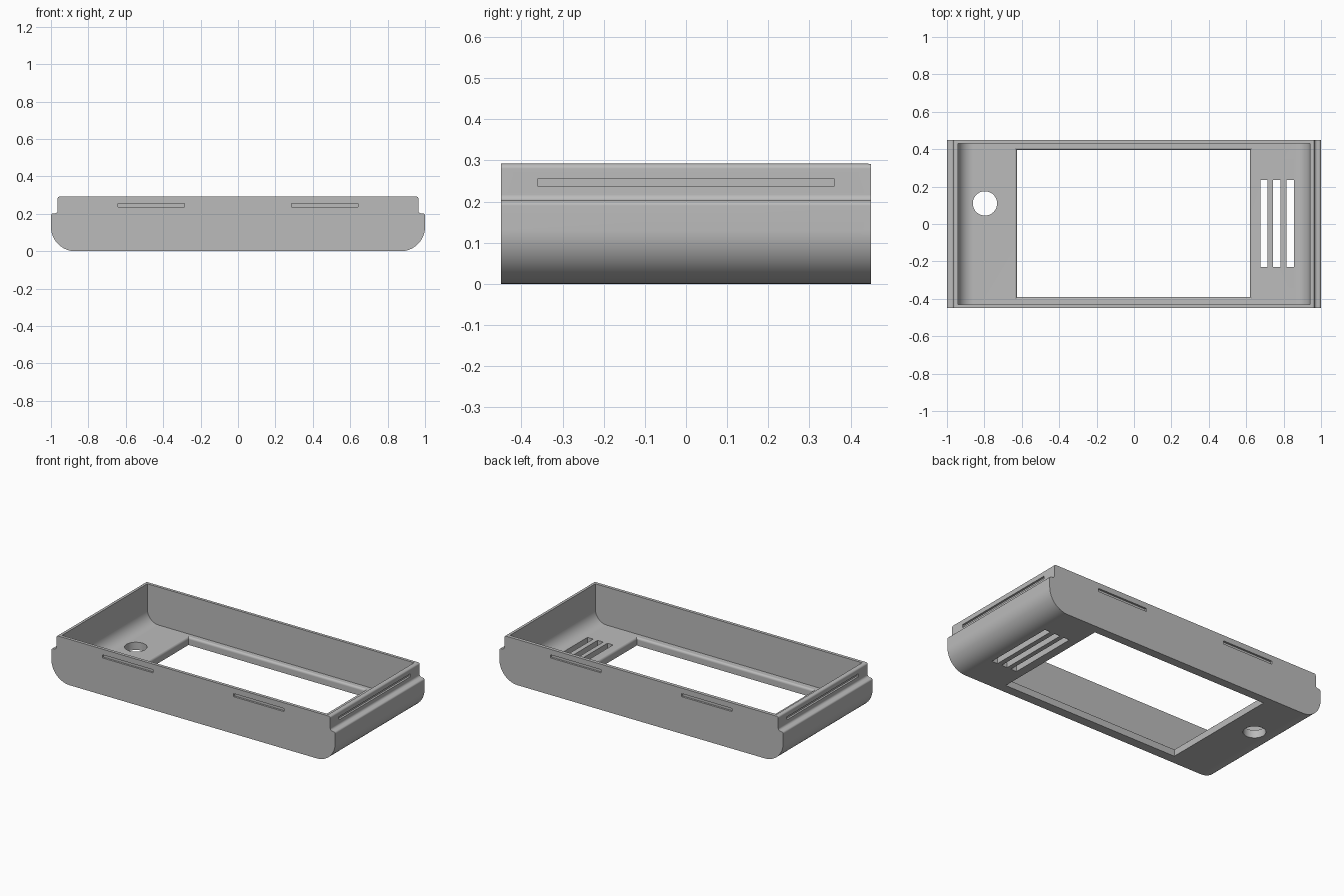
import bpy, bmesh
from math import cos, sin, pi

cube = bpy.data.objects.get("Cube")
if cube:
    bpy.data.objects.remove(cube, do_unlink=True)

grey = bpy.data.materials.new("plain grey")
grey.use_nodes = True
tone = (0.5, 0.5, 0.5, 1)
grey.diffuse_color = tone
grey.node_tree.nodes["Principled BSDF"].inputs["Base Color"].default_value = tone


def make(name, bm):
    bmesh.ops.recalc_face_normals(bm, faces=bm.faces[:])
    mesh = bpy.data.meshes.new(name)
    bm.to_mesh(mesh)
    bm.free()
    mesh.materials.append(grey)
    obj = bpy.data.objects.new(name, mesh)
    bpy.context.collection.objects.link(obj)
    return obj


def loft(rings):
    """Closed solid through rings that share a vertex count."""
    bm = bmesh.new()
    loops = [[bm.verts.new(p) for p in ring] for ring in rings]
    n = len(loops[0])
    for a, b in zip(loops, loops[1:]):
        for i in range(n):
            j = (i + 1) % n
            bm.faces.new((a[i], a[j], b[j], b[i]))
    bm.faces.new(loops[0])
    bm.faces.new(loops[-1])
    return bm


def rect(x0, x1, y0, y1, z):
    return [(x0, y0, z), (x1, y0, z), (x1, y1, z), (x0, y1, z)]


def box(x0, x1, y0, y1, z0, z1):
    return loft([rect(x0, x1, y0, y1, z0), rect(x0, x1, y0, y1, z1)])


def arc(cx, cz, r, a0, a1, steps):
    angles = [a0 + (a1 - a0) * i / steps for i in range(steps + 1)]
    return [(cx + r * cos(a), cz + r * sin(a)) for a in angles]


def extrude_y(half, depth):
    """Mirror a right-hand (x, z) profile and extrude it along y."""
    outline = half + [(-x, z) for x, z in reversed(half)]
    return loft([[(x, y, z) for x, z in outline] for y in (-depth, depth)])


def bevel_edges(bm, test, size, segments):
    edges = [e for e in bm.edges if test(e.verts[0].co, e.verts[1].co)]
    bmesh.ops.bevel(bm, geom=edges, offset=size, segments=segments,
                    profile=0.5, affect='EDGES', clamp_overlap=False)


# Outer shell: rounded belly, narrow ledge and upright rim
profile = (arc(0.87, 0.13, 0.13, -pi / 2, 0, 14)
           + arc(0.988, 0.19, 0.012, 0, pi / 2, 3)
           + arc(0.98, 0.217, 0.015, -pi / 2, -pi, 4)
           + arc(0.953, 0.28, 0.012, 0, pi / 2, 4))
bm = extrude_y(profile, 0.45)
bevel_edges(bm, lambda a, b: abs(a.y - b.y) < 1e-4 and max(a.z, b.z) < 0.131, 0.025, 5)
bevel_edges(bm, lambda a, b: abs(a.y - b.y) < 1e-4 and abs(a.y) > 0.449
            and min(a.z, b.z) > 0.2915, 0.012, 4)
case = make("case_shell", bm)

# Cavity with rounded floor corners
cutters = [make("cavity_cutter", extrude_y(
    arc(0.86, 0.13, 0.08, -pi / 2, 0, 12) + [(0.94, 0.4)], 0.43))]

# Screen window with a rounded inner lip
rings = [rect(-0.625, 0.62, -0.39, 0.395, -0.1)]
for i in range(6):
    t = i / 5 * pi / 2
    g = 0.016 * (1 - cos(t))
    rings.append(rect(-0.625 - g, 0.62 + g, -0.39 - g, 0.395 + g, 0.035 + 0.016 * sin(t)))
cutters.append(make("window_cutter", loft(rings)))

# Round button hole
cutters.append(make("button_cutter", loft(
    [[(-0.797 + x, 0.11 + y, z) for x, y in arc(0, 0, 0.065, 0, 2 * pi, 40)[:-1]]
     for z in (-0.1, 0.15)])))

# Three speaker slots
for x in (0.695, 0.764, 0.835):
    cutters.append(make("speaker_cutter", box(x - 0.02, x + 0.02, -0.23, 0.235, -0.1, 0.1)))

# Shallow snap grooves outside the rim
for s in (-1, 1):
    for x in (-0.463, 0.463):
        y0, y1 = sorted((s * 0.438, s * 0.5))
        cutters.append(make("long_groove_cutter",
                            box(x - 0.178, x + 0.178, y0, y1, 0.236, 0.256)))
    x0, x1 = sorted((s * 0.952, s * 1.05))
    cutters.append(make("end_groove_cutter", box(x0, x1, -0.36, 0.36, 0.237, 0.256)))

bpy.ops.object.select_all(action='DESELECT')
bpy.context.view_layer.objects.active = case
case.select_set(True)
for cutter in cutters:
    cutter.hide_render = True
    mod = case.modifiers.new("cut", 'BOOLEAN')
    mod.operation = 'DIFFERENCE'
    mod.solver = 'EXACT'
    mod.object = cutter
    bpy.ops.object.modifier_apply(modifier=mod.name)
    bpy.data.objects.remove(cutter, do_unlink=True)

# Smooth fillets, crisp edges
bpy.ops.object.shade_smooth_by_angle(angle=0.6)
weighted = case.modifiers.new("weighted_normals", 'WEIGHTED_NORMAL')
weighted.keep_sharp = True
